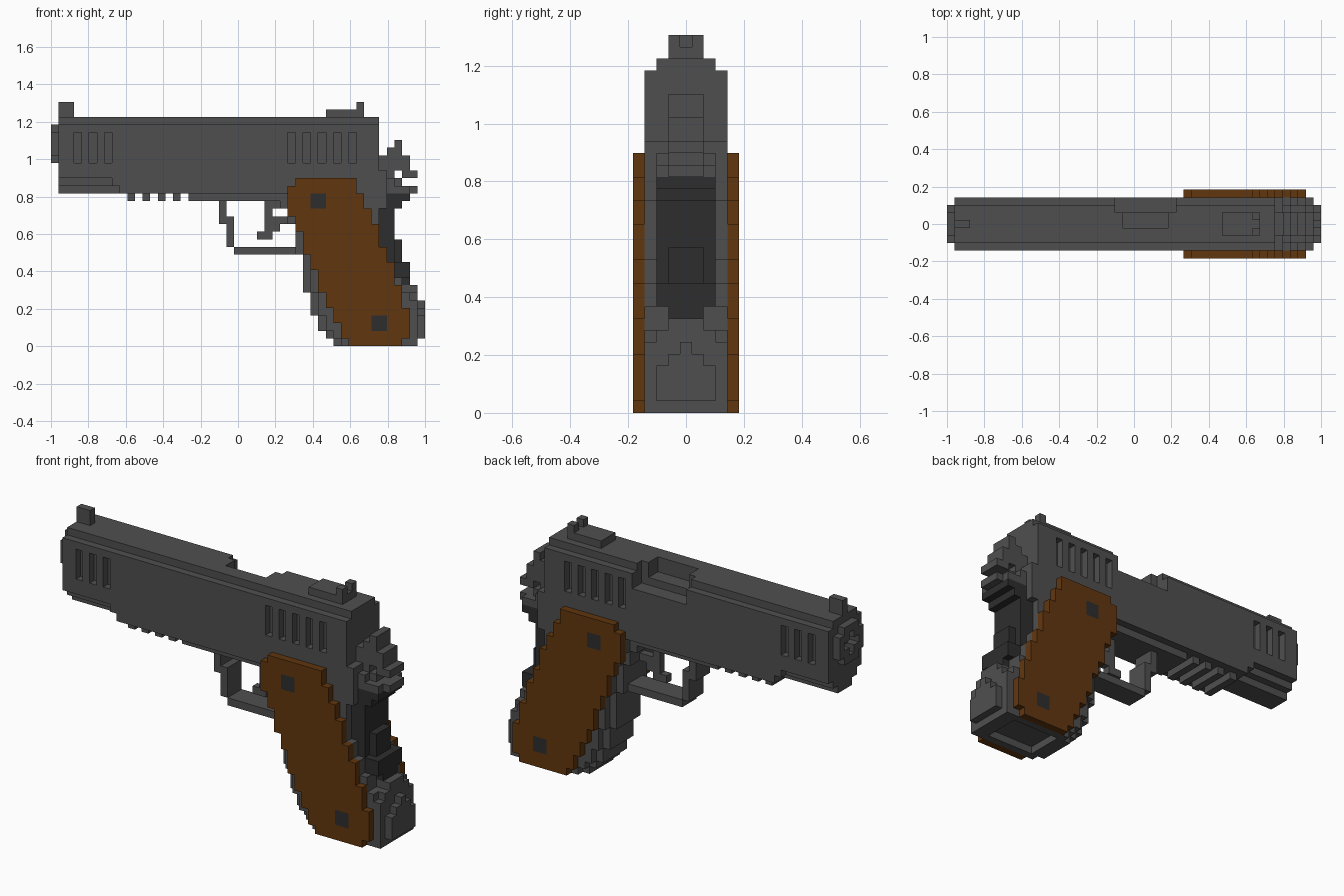
import bpy
import bmesh

cube = bpy.data.objects.get("Cube")
if cube:
    bpy.data.objects.remove(cube, do_unlink=True)

V = 2 / 49          # block size
AXES = ((1, 0, 0), (0, 1, 0), (0, 0, 1))


def material(name, color):
    m = bpy.data.materials.new(name)
    m.use_nodes = True
    m.diffuse_color = (*color, 1)
    bsdf = m.node_tree.nodes["Principled BSDF"]
    bsdf.inputs["Base Color"].default_value = (*color, 1)
    bsdf.inputs["Roughness"].default_value = 0.8
    return m


STEEL = material("steel grey", (0.078, 0.078, 0.078))
DARK = material("dark grey", (0.027, 0.027, 0.027))
WOOD = material("brown wood", (0.119, 0.037, 0.0045))


def block(x0, x1, z0, z1, y0, y1):
    """Set of unit cells; y runs 0..9 with the centre cell at 4."""
    return {(x, y, z) for x in range(x0, x1) for y in range(y0, y1) for z in range(z0, z1)}


def mid(x0, x1, z0, z1, half):
    """Centred block with a half width of 0.5, 1.5, 2.5 or 3.5 cells."""
    return block(x0, x1, z0, z1, int(4.5 - half), int(4.5 + half))


def union(boxes):
    return set().union(*(mid(*b) for b in boxes))


def build(name, cells, mat):
    """Skin the outer faces of a cell set and merge the flat areas."""
    bm = bmesh.new()
    verts = {}

    def vert(p):
        if p not in verts:
            verts[p] = bm.verts.new((-1 + p[0] * V, (p[1] - 4.5) * V, p[2] * V))
        return verts[p]

    for c in sorted(cells):
        for a in range(3):
            u, w = AXES[(a + 1) % 3], AXES[(a + 2) % 3]
            for side in (0, 1):
                step = 1 if side else -1
                if tuple(c[i] + step * AXES[a][i] for i in range(3)) in cells:
                    continue
                ring = [tuple(c[i] + side * AXES[a][i] + s * u[i] + t * w[i] for i in range(3))
                        for s, t in ((0, 0), (1, 0), (1, 1), (0, 1))]
                bm.faces.new([vert(p) for p in (ring if side else ring[::-1])])
    bmesh.ops.dissolve_limit(bm, angle_limit=0.02, verts=bm.verts[:], edges=bm.edges[:])
    me = bpy.data.meshes.new(name)
    bm.to_mesh(me)
    bm.free()
    me.materials.append(mat)
    ob = bpy.data.objects.new(name, me)
    bpy.context.collection.objects.link(ob)
    return ob


# Slide with chamfered top, side grooves and the ejection port
slide = union([(1, 43, 22, 29, 3.5), (1, 43, 29, 30, 2.5)])
for x in (3, 5, 7, 31, 33, 35, 37, 39):
    slide -= block(x, x + 1, 24, 28, 1, 2) | block(x, x + 1, 24, 28, 7, 8)
slide -= block(22, 30, 27, 30, 6, 8) | block(23, 29, 28, 30, 4, 6)
slide -= mid(1, 3, 26, 27, 1.5) | mid(1, 3, 25, 28, 0.5)
build("slide", slide, STEEL)

# Muzzle ring and barrel
ring = mid(0, 1, 25, 28, 2.5) | mid(0, 1, 24, 29, 1.5)
ring -= mid(0, 1, 26, 27, 1.5) | mid(0, 1, 25, 28, 0.5)
build("muzzle_ring", ring, STEEL)
build("barrel", mid(1, 2, 26, 27, 0.5), STEEL)

# Sights
build("front_sight", mid(1, 3, 30, 32, 0.5), STEEL)
rear = mid(36, 41, 30, 31, 1.5) | mid(40, 41, 31, 32, 1.5)
build("rear_sight", rear - mid(40, 41, 31, 32, 0.5), STEEL)

# Lower frame with stepped nose and tail
build("frame", union([
    (1, 8, 21, 22, 2.5), (8, 9, 21, 22, 3.5), (1, 9, 20, 21, 1.5),
    (9, 43, 20, 22, 3.5), (18, 32, 19, 20, 2.5),
    (43, 44, 20, 23, 3.5), (44, 45, 20, 22, 2.5),
    (45, 46, 20, 22, 1.5), (45, 47, 20, 21, 2.5), (47, 48, 20, 21, 1.5)]), STEEL)

# Accessory rail
for i, x in enumerate((10, 12, 14, 16)):
    build(f"rail_tooth_{i + 1}", mid(x, x + 1, 19, 20, 2.5), STEEL)

# Grip core: rows of (z0, z1, x0, x1), front column narrower
ROWS = [(0, 1, 37, 48), (1, 2, 36, 48), (2, 4, 35, 48), (4, 6, 34, 48), (6, 7, 34, 47),
        (7, 9, 33, 46), (9, 11, 33, 45), (11, 12, 33, 44), (12, 13, 32, 44),
        (13, 16, 32, 43), (16, 18, 31, 43), (18, 20, 30, 44)]
grip = set()
for z0, z1, x0, x1 in ROWS:
    grip |= mid(x0, x0 + 1, z0, z1, 2.5) | mid(x0 + 1, x1, z0, z1, 3.5)
grip |= union([(48, 49, 1, 4, 2.5), (48, 49, 4, 5, 1.5), (48, 49, 5, 6, 0.5),
               (47, 48, 6, 7, 2.5), (46, 48, 7, 8, 1.5)])
grip -= mid(39, 46, 0, 1, 2.5)
build("grip_core", grip, STEEL)

# Dark grip safety on the back strap
build("grip_safety", union([
    (43, 47, 19, 20, 2.5), (43, 46, 18, 19, 2.5), (42, 45, 14, 18, 2.5),
    (42, 45, 11, 14, 2.5), (45, 46, 11, 14, 1.5), (43, 46, 9, 11, 2.5),
    (46, 47, 9, 11, 2.5), (46, 47, 8, 9, 1.5)]) - grip, DARK)

# Wooden grip panels, rows of (z0, z1, x0, x1), with two screws each
PANEL = [(0, 1, 39, 46), (1, 3, 38, 47), (3, 5, 37, 47), (5, 7, 36, 46), (7, 8, 35, 46),
         (8, 10, 35, 45), (10, 11, 34, 45), (11, 12, 34, 44), (12, 13, 33, 44),
         (13, 15, 33, 43), (15, 16, 32, 43), (16, 17, 32, 42), (17, 18, 31, 42),
         (18, 20, 31, 41), (20, 21, 31, 40), (21, 22, 32, 40)]
for side, y in (("front", 0), ("back", 8)):
    screws = block(34, 36, 18, 20, y, y + 1) | block(42, 44, 2, 4, y, y + 1)
    panel = set()
    for z0, z1, x0, x1 in PANEL:
        panel |= block(x0, x1, z0, z1, y, y + 1)
    build(f"grip_panel_{side}", panel - screws, WOOD)
    build(f"grip_screws_{side}", screws, DARK)

# Trigger guard and trigger
build("trigger_guard", union([
    (22, 23, 16, 19, 1.5), (23, 24, 13, 17, 1.5), (24, 33, 12, 13, 1.5)]), STEEL)
build("trigger", union([
    (28, 30, 18, 19, 0.5), (28, 29, 15, 18, 0.5), (27, 29, 14, 15, 0.5),
    (29, 31, 16, 17, 0.5), (29, 30, 15, 16, 0.5)]), STEEL)

# Hammer with spur
build("hammer", union([
    (43, 45, 22, 25, 1.5), (45, 47, 23, 25, 1.5), (44, 46, 25, 26, 1.5),
    (45, 46, 26, 27, 1.5), (46, 48, 22, 23, 1.5)]), STEEL)
